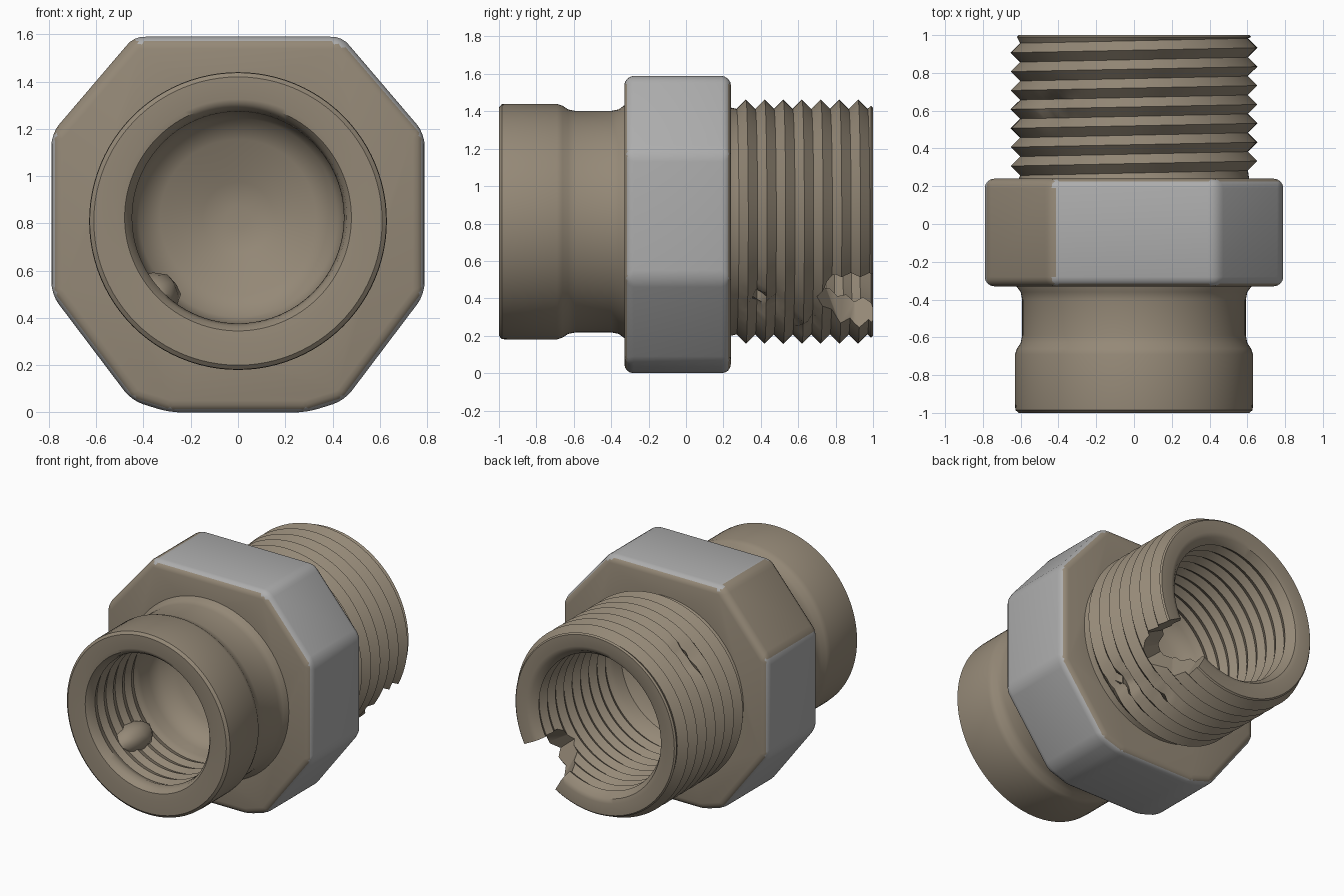
import bpy, bmesh, math, random
from mathutils import Vector

if "Cube" in bpy.data.objects:
    bpy.data.objects.remove(bpy.data.objects["Cube"])

random.seed(4)
ZC = 0.81
SEG = 96
PITCH = 0.094


def material(name, rgb):
    m = bpy.data.materials.new(name)
    m.diffuse_color = (*rgb, 1)
    m.use_nodes = True
    m.node_tree.nodes["Principled BSDF"].inputs["Base Color"].default_value = m.diffuse_color
    return m


brass = material("dull brass", (0.30, 0.25, 0.185))
steel = material("grey steel", (0.42, 0.42, 0.42))


def make(name, bm, *mats):
    bmesh.ops.recalc_face_normals(bm, faces=bm.faces)
    me = bpy.data.meshes.new(name)
    bm.to_mesh(me)
    bm.free()
    for m in mats:
        me.materials.append(m)
    ob = bpy.data.objects.new(name, me)
    bpy.context.collection.objects.link(ob)
    return ob


def select(ob):
    bpy.ops.object.select_all(action='DESELECT')
    ob.select_set(True)
    bpy.context.view_layer.objects.active = ob


def smooth(ob, deg):
    select(ob)
    bpy.ops.object.shade_smooth_by_angle(angle=math.radians(deg))


def cut(ob, cutter):
    mod = ob.modifiers.new("cut", 'BOOLEAN')
    mod.operation, mod.object, mod.solver = 'DIFFERENCE', cutter, 'EXACT'
    select(ob)
    bpy.ops.object.modifier_apply(modifier=mod.name)
    bpy.data.objects.remove(cutter)


def ring_point(r, a, y, dz=0.0):
    return Vector((r * math.cos(a), y, ZC + dz + r * math.sin(a)))


def gouge(y, a):
    # Rough battered spots on the outer thread
    dent = 0
    for ac, yc, depth in ((-45, 0.40, 0.07), (-60, 0.62, 0.04), (135, 0.63, 0.05)):
        da = (math.degrees(a) - ac + 180) % 360 - 180
        dent += depth * math.exp(-(da / 11) ** 2 - ((y - yc) / 0.09) ** 2) * random.uniform(0.2, 1)
    return dent


def threads(root, height, y0, y1, kind):
    # Ridge rows: four per turn, tilted later to follow the pitch
    turns = max(1, round(abs(y1 - y0) / PITCH))
    shape = (0, 0.5, 1, 0.5)
    return [(root + height * shape[i % 4], y0 + (y1 - y0) * i / (4 * turns), kind)
            for i in range(4 * turns + 1)]


# Body profile: (radius, y, kind), from the front bore floor round to the back bore floor
front = [(0.05, -0.13, 'bore'), (0.15, -0.14, 'bore'), (0.22, -0.18, 'bore'), (0.33, -0.20, 'bore'),
         (0.42, -0.26, 'bore'), (0.45, -0.34, 'bore')]
front += threads(0.448, 0.02, -0.42, -0.92, 'front')
front += [(0.46, -0.97, 'bore'), (0.48, -0.995, 'bore'), (0.515, -1.0, '')]
shell = [(0.61, -1.0, ''), (0.628, -0.985, ''), (0.63, -0.95, ''), (0.63, -0.69, ''), (0.62, -0.66, ''),
         (0.60, -0.63, ''), (0.592, -0.59, ''), (0.592, -0.40, ''), (0.60, -0.36, ''), (0.63, -0.32, ''),
         (0.63, 0.20, ''), (0.61, 0.24, '')]
shell += threads(0.603, 0.05, 0.27, 0.97, 'outer')
shell += [(0.62, 0.99, ''), (0.61, 1.0, ''), (0.53, 1.0, ''), (0.50, 0.99, '')]
back = threads(0.465, 0.03, 0.94, 0.12, 'back')
back += [(0.45, 0.07, ''), (0.38, 0.02, ''), (0.2, -0.02, ''), (0.05, -0.03, '')]

bm = bmesh.new()
rings = []
for r, y, kind in front + shell + back:
    ring = []
    for i in range(SEG):
        a = math.tau * i / SEG
        rr, yy, dz = r, y, 0.015 if kind in ('bore', 'front') else 0.0
        if kind == 'outer':
            rr -= gouge(y, a)
        if kind in ('outer', 'back', 'front'):
            yy += 0.013 * math.cos(a)
        ring.append(bm.verts.new(ring_point(rr, a, yy, dz)))
    rings.append(ring)
for p, q in zip(rings, rings[1:]):
    for i in range(SEG):
        j = (i + 1) % SEG
        bm.faces.new((p[i], p[j], q[j], q[i]))
bm.faces.new(rings[0])
bm.faces.new(rings[-1])
body = make("threaded_body", bm, brass)

# Broken wedge missing from the rear thread
bm = bmesh.new()
for a, y in ((-27, 1.1), (-27, 0.80), (-40, 0.70), (-60, 0.90), (-60, 1.1)):
    for r in (0.36, 0.85):
        bm.verts.new(ring_point(r, math.radians(a), y))
bmesh.ops.convex_hull(bm, input=bm.verts)
cut(body, make("notch_cutter", bm))
smooth(body, 38)

# Eight-sided nut with worn lower corners, rounded on every edge
half = [(0.44, 1.59), (0.79, 1.18), (0.79, 0.50), (0.45, 0.05), (0.29, 0.0)]
outline = half + [(-x, z) for x, z in reversed(half)]
bm = bmesh.new()
face = bm.faces.new([bm.verts.new((x, -0.33, z)) for x, z in outline])
new = bmesh.ops.extrude_face_region(bm, geom=[face])
bmesh.ops.translate(bm, verts=[v for v in new['geom'] if isinstance(v, bmesh.types.BMVert)], vec=(0, 0.57, 0))
# Keep the starting face so that the nut is a closed solid
bm.edges.ensure_lookup_table()
open_edges = [e for e in bm.edges if e.is_boundary]
if open_edges:
    bmesh.ops.holes_fill(bm, edges=open_edges)
bmesh.ops.recalc_face_normals(bm, faces=bm.faces)
bmesh.ops.bevel(bm, geom=bm.edges[:], offset=0.05, segments=4, profile=0.5, affect='EDGES')
bm.normal_update()
for f in bm.faces:
    n = f.normal
    if abs(n.y) > 0.8 or (n.x < -0.3 and n.z > 0.3):
        f.material_index = 1
nut = make("octagonal_nut", bm, steel, brass)

# Open the nut so that the body's bores stay clear
bm = bmesh.new()
ends = [[bm.verts.new(ring_point(0.57, math.tau * i / 48, y)) for i in range(48)] for y in (-0.6, 0.6)]
for e in ends:
    bm.faces.new(e)
for i in range(48):
    j = (i + 1) % 48
    bm.faces.new((ends[0][i], ends[0][j], ends[1][j], ends[1][i]))
cut(nut, make("nut_bore_cutter", bm))
smooth(nut, 35)

# Lump of debris low in the front bore
bm = bmesh.new()
bmesh.ops.create_icosphere(bm, subdivisions=2, radius=1)
for v in bm.verts:
    v.co *= random.uniform(0.9, 1.05)
    v.co = Vector((-0.36 + v.co.x * 0.12, -0.66 + v.co.y * 0.18, 0.50 + v.co.z * 0.10))
smooth(make("bore_debris", bm, brass), 50)
